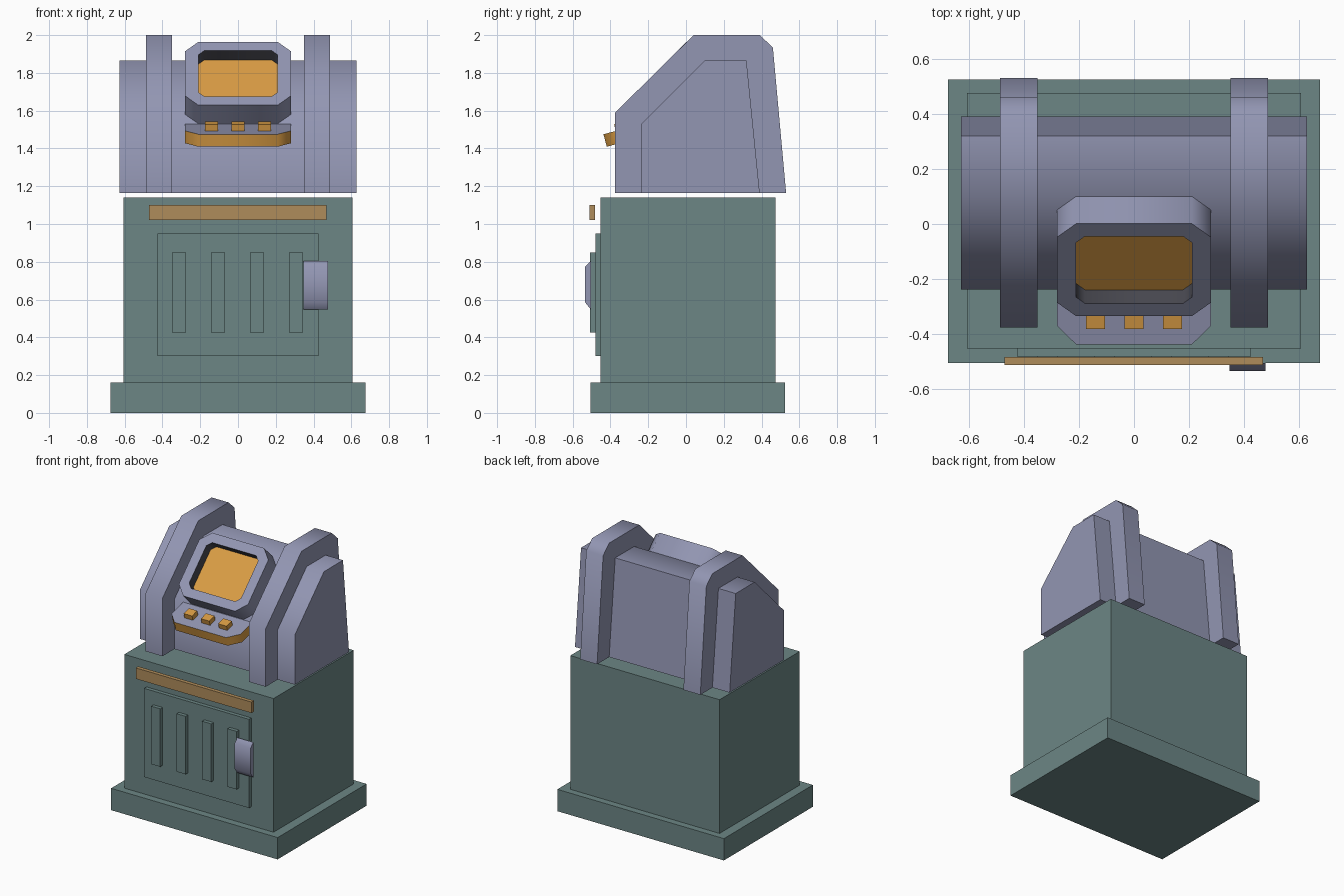
import bpy, bmesh, math
from mathutils import Matrix, Vector

if "Cube" in bpy.data.objects:
    bpy.data.objects.remove(bpy.data.objects["Cube"])


def material(name, rgb):
    m = bpy.data.materials.new(name)
    m.diffuse_color = (*rgb, 1)
    m.use_nodes = True
    m.node_tree.nodes["Principled BSDF"].inputs["Base Color"].default_value = m.diffuse_color
    return m


TEAL = material("teal", (0.15, 0.24, 0.235))
LILAC = material("lilac grey", (0.29, 0.305, 0.45))
ORANGE = material("orange", (0.70, 0.335, 0.058))
TAN = material("tan", (0.43, 0.265, 0.105))
DARK = material("dark grey", (0.065, 0.065, 0.08))


def loft(name, loops, mats, matrix=Matrix(), smooth=True):
    """Join rings in order. mats: first cap, each band, last cap."""
    bm = bmesh.new()
    slots = list(dict.fromkeys(mats))
    rings = [[bm.verts.new(matrix @ Vector(p)) for p in lp] for lp in loops]
    n = len(rings[0])

    def face(vs, mat):
        bm.faces.new(vs).material_index = slots.index(mat)

    face(rings[0][::-1], mats[0])
    for a, b, mat in zip(rings, rings[1:], mats[1:-1]):
        for i in range(n):
            j = (i + 1) % n
            face((a[i], a[j], b[j], b[i]), mat)
    face(rings[-1], mats[-1])
    bmesh.ops.recalc_face_normals(bm, faces=bm.faces)
    me = bpy.data.meshes.new(name)
    bm.to_mesh(me)
    bm.free()
    for m in slots:
        me.materials.append(m)
    ob = bpy.data.objects.new(name, me)
    bpy.context.collection.objects.link(ob)
    if smooth:
        bpy.ops.object.select_all(action='DESELECT')
        ob.select_set(True)
        bpy.context.view_layer.objects.active = ob
        bpy.ops.object.shade_smooth_by_angle(angle=math.radians(50))
    return ob


def box(name, x0, x1, y0, y1, z0, z1, mat, matrix=Matrix()):
    ring = [(x0, y0), (x1, y0), (x1, y1), (x0, y1)]
    return loft(name, [[(x, y, z) for x, y in ring] for z in (z0, z1)],
                [mat] * 3, matrix, False)


def extrude_x(name, profile, x0, x1, mat):
    return loft(name, [[(x, y, z) for y, z in profile] for x in (x0, x1)], [mat] * 3)


def octagon(w, h, c, z):
    """Chamfered rectangle with half sizes w, h and corner cut c."""
    return [(w, h - c, z), (w - c, h, z), (c - w, h, z), (-w, h - c, z),
            (-w, c - h, z), (c - w, -h, z), (w - c, -h, z), (w, c - h, z)]


# Cabinet
box("plinth", -0.675, 0.675, -0.505, 0.525, 0, 0.16, TEAL)
box("cabinet_body", -0.605, 0.605, -0.452, 0.475, 0.16, 1.14, TEAL)
box("door_panel", -0.425, 0.425, -0.48, -0.452, 0.30, 0.95, TEAL)
for i in range(4):
    x = -0.3125 + i * 0.2065
    box(f"door_slat_{i + 1}", x - 0.037, x + 0.037, -0.507, -0.48, 0.425, 0.85, TEAL)
box("trim_strip", -0.47, 0.468, -0.512, -0.483, 1.02, 1.10, TAN)
extrude_x("door_handle", [(-0.504, 0.805), (-0.534, 0.775), (-0.534, 0.585), (-0.504, 0.547)],
          0.347, 0.477, LILAC)

# Sloped head with two raised bands
extrude_x("head", [(-0.237, 1.165), (-0.237, 1.53), (0.10, 1.865), (0.32, 1.865), (0.39, 1.165)],
          -0.627, 0.627, LILAC)
band = [(-0.375, 1.165), (-0.375, 1.59), (0.04, 2.0), (0.39, 2.0), (0.46, 1.935), (0.53, 1.165)]
extrude_x("right_band", band, 0.35, 0.487, LILAC)
extrude_x("left_band", band, -0.487, -0.35, LILAC)

# Screen frame with recessed screen, lying on the 45 degree slope
slope = Matrix.Translation((0, -0.0675, 1.6975)) @ Matrix.Rotation(math.radians(45), 4, 'X')
loft("screen_frame",
     [octagon(0.28, 0.237, 0.07, -0.01), octagon(0.28, 0.237, 0.07, 0.14),
      octagon(0.21, 0.172, 0.032, 0.14), octagon(0.21, 0.172, 0.032, 0.07)],
     [LILAC, LILAC, LILAC, DARK, ORANGE], slope)

# Control shelf, tilted, with three buttons
tilt = Matrix.Translation((0, -0.437, 1.475)) @ Matrix.Rotation(math.radians(15), 4, 'X')
shelf = [(-0.21, 0), (0.21, 0), (0.28, 0.07), (0.28, 0.25), (-0.28, 0.25), (-0.28, 0.07)]
loft("control_shelf", [[(x, y, z) for x, y in shelf] for z in (-0.068, 0)],
     [ORANGE, ORANGE, LILAC], tilt)
for i in (-1, 0, 1):
    x = i * 0.14
    box(f"button_{i + 2}", x - 0.034, x + 0.034, 0.068, 0.13, -0.005, 0.036, ORANGE, tilt)
